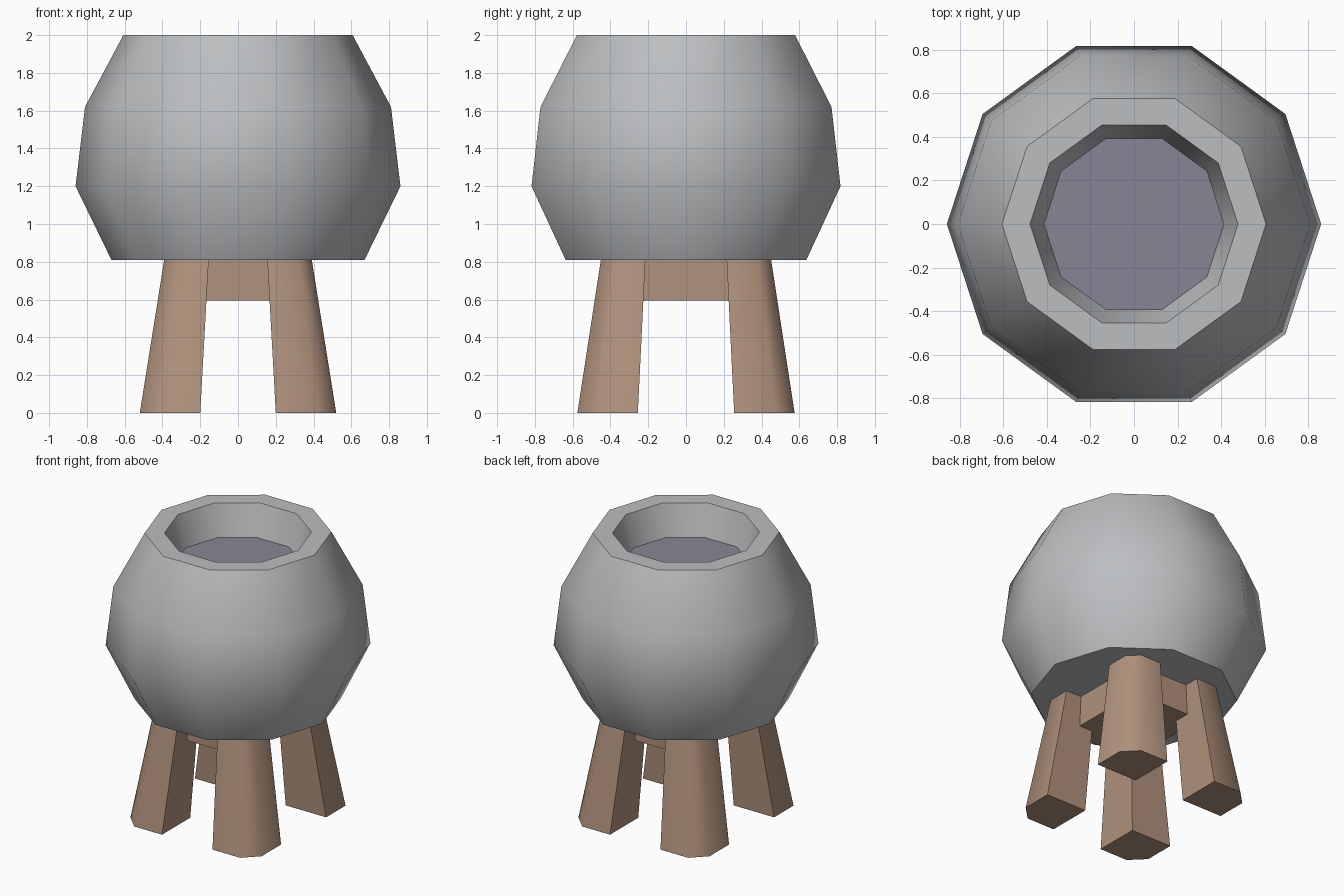
import bpy
import bmesh
from math import cos, sin, pi, radians

cube = bpy.data.objects.get("Cube")
if cube:
    bpy.data.objects.remove(cube, do_unlink=True)


def material(name, rgb):
    mat = bpy.data.materials.new(name)
    mat.use_nodes = True
    colour = (*rgb, 1)
    mat.diffuse_color = colour
    mat.node_tree.nodes["Principled BSDF"].inputs["Base Color"].default_value = colour
    return mat


STONE = material("grey stone", (0.50, 0.515, 0.53))
WATER = material("dusky violet", (0.255, 0.231, 0.296))
WOOD = material("light wood", (0.434, 0.287, 0.202))


def loft(name, rings, mats):
    """Join rings of points with quads and cap both ends; the last cap uses the last material."""
    bm = bmesh.new()
    loops = [[bm.verts.new(p) for p in ring] for ring in rings]
    n = len(loops[0])
    for low, high in zip(loops, loops[1:]):
        for i in range(n):
            j = (i + 1) % n
            bm.faces.new((low[i], low[j], high[j], high[i]))
    bm.faces.new(loops[0][::-1])
    bm.faces.new(loops[-1]).material_index = len(mats) - 1
    bmesh.ops.recalc_face_normals(bm, faces=bm.faces)
    mesh = bpy.data.meshes.new(name)
    bm.to_mesh(mesh)
    bm.free()
    for mat in mats:
        mesh.materials.append(mat)
    obj = bpy.data.objects.new(name, mesh)
    bpy.context.collection.objects.link(obj)
    bpy.ops.object.select_all(action="DESELECT")
    obj.select_set(True)
    bpy.context.view_layer.objects.active = obj
    bpy.ops.object.shade_smooth_by_angle(angle=radians(50))
    return obj


def decagon(r, z):
    return [(r * cos(i * pi / 5), r * sin(i * pi / 5), z) for i in range(10)]


# Bowl: outer wall, rim, inner wall, and the coloured surface inside
profile = [(0.67, 0.81), (0.86, 1.2), (0.81, 1.62), (0.607, 2.0), (0.478, 2.0), (0.414, 1.78)]
loft("bowl", [decagon(r, z) for r, z in profile], [STONE, WATER])


# Legs: tapered square posts with the outer corner chamfered
def leg_ring(x0, x1, y0, y1, c, z, sx, sy):
    pts = [(x0, y0), (x1, y0), (x1, y1 - c), (x1 - c, y1), (x0, y1)]
    return [(sx * x, sy * y, z) for x, y in pts]


for side, sx in (("left", 1), ("right", -1)):
    for end, sy in (("front", -1), ("back", 1)):
        foot = leg_ring(0.2, 0.52, 0.255, 0.575, 0.1, 0, sx, sy)
        head = leg_ring(0.155, 0.39, 0.215, 0.45, 0.073, 0.815, sx, sy)
        loft(f"{end}_{side}_leg", [foot, head], [WOOD])

# Block joining the legs under the bowl
corners = [(-0.27, -0.34), (0.27, -0.34), (0.27, 0.34), (-0.27, 0.34)]
loft("leg_brace", [[(x, y, z) for x, y in corners] for z in (0.595, 0.815)], [WOOD])
